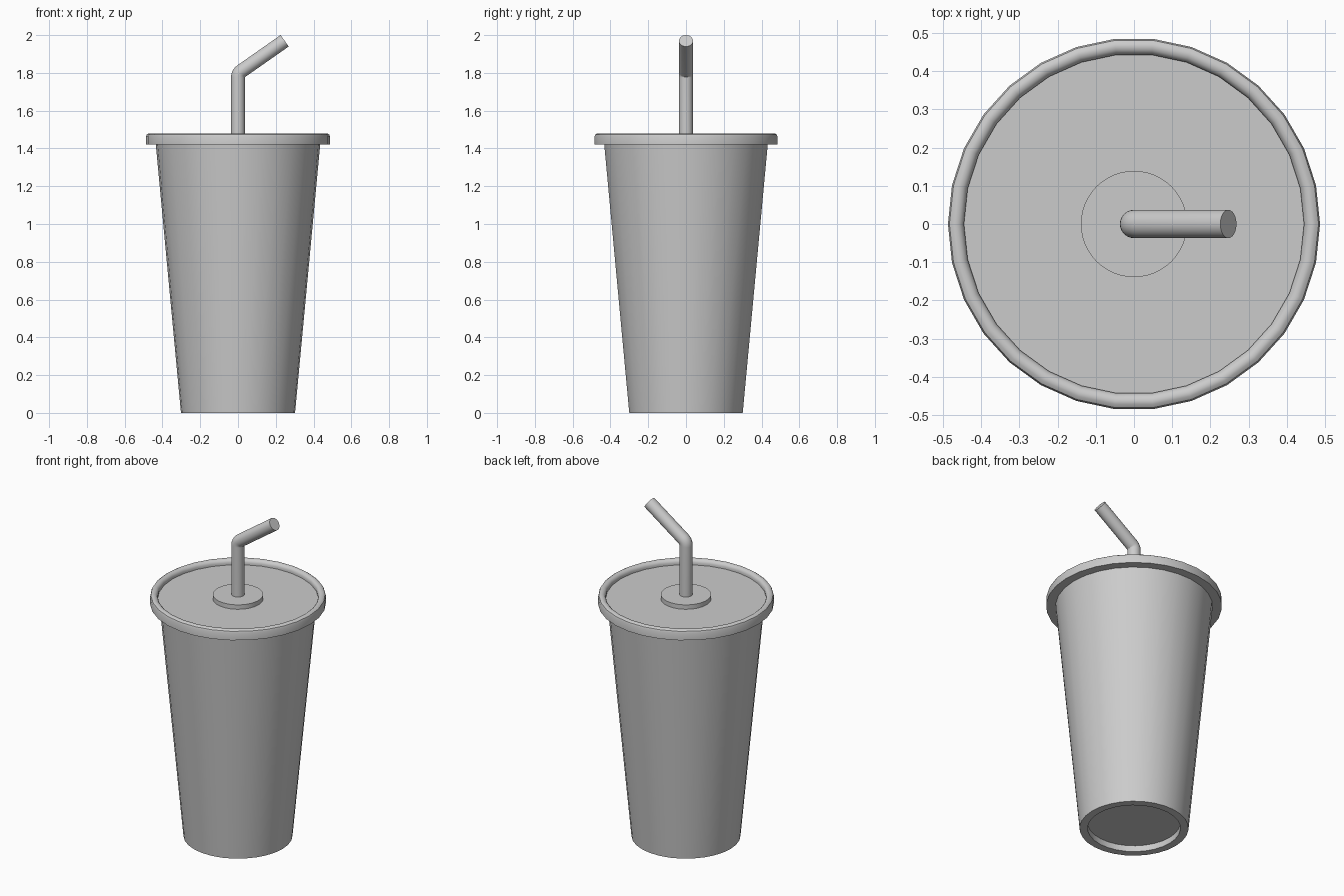
import bpy, bmesh, math
from mathutils import Vector

if "Cube" in bpy.data.objects:
    bpy.data.objects.remove(bpy.data.objects["Cube"])


def finish(bm, name):
    bmesh.ops.remove_doubles(bm, verts=bm.verts, dist=1e-5)
    bmesh.ops.recalc_face_normals(bm, faces=bm.faces)
    mesh = bpy.data.meshes.new(name)
    bm.to_mesh(mesh)
    bm.free()
    ob = bpy.data.objects.new(name, mesh)
    bpy.context.collection.objects.link(ob)
    bpy.ops.object.select_all(action='DESELECT')
    ob.select_set(True)
    bpy.context.view_layer.objects.active = ob
    bpy.ops.object.shade_smooth_by_angle(angle=math.radians(35))
    return ob


def skin(bm, rings):
    n = len(rings[0])
    for a, b in zip(rings, rings[1:]):
        for i in range(n):
            j = (i + 1) % n
            bm.faces.new((a[i], a[j], b[j], b[i]))


def lathe(name, profile, sides=30, cap_first=False, cap_last=False):
    bm = bmesh.new()
    rings = [[bm.verts.new((r * math.cos(math.tau * i / sides),
                            r * math.sin(math.tau * i / sides), z))
              for i in range(sides)] for r, z in profile]
    skin(bm, rings)
    if cap_first:
        bm.faces.new(rings[0])
    if cap_last:
        bm.faces.new(rings[-1])
    return finish(bm, name)


# Tapered cup with a recessed base
lathe("cup", [(0.257, 0.037), (0.257, 0.0), (0.302, 0.0), (0.437, 1.44)],
      cap_first=True)

# Lid with rounded raised rim and sunken plate
lathe("lid", [(0.43, 1.42), (0.487, 1.42), (0.487, 1.462), (0.483, 1.473),
              (0.474, 1.479), (0.466, 1.48), (0.457, 1.478), (0.449, 1.471),
              (0.445, 1.461), (0.445, 1.448)], cap_last=True)

# Raised collar around the straw
lathe("straw_collar", [(0.139, 1.448), (0.139, 1.475)], sides=48, cap_last=True)

# Bent straw: vertical run, tight elbow, angled tip
R, BEND, RAD, SIDES = 0.04, math.radians(55), 0.037, 24
CORNER = Vector((0, 0, 1.797))
tip_dir = Vector((math.sin(BEND), 0, math.cos(BEND)))
start = CORNER.z - R * math.tan(BEND / 2)
path = [(Vector((0, 0, 1.44)), 0.0)]
for k in range(7):
    a = BEND * k / 6
    path.append((Vector((R - R * math.cos(a), 0, start + R * math.sin(a))), a))
path.append((CORNER + tip_dir * 0.3015, BEND))

bm = bmesh.new()
rings = []
for p, a in path:
    side = Vector((math.cos(a), 0, -math.sin(a)))
    rings.append([bm.verts.new(p + side * RAD * math.cos(math.tau * i / SIDES)
                               + Vector((0, RAD * math.sin(math.tau * i / SIDES), 0)))
                  for i in range(SIDES)])
skin(bm, rings)
bm.faces.new(rings[0])
bm.faces.new(rings[-1])
finish(bm, "straw")
